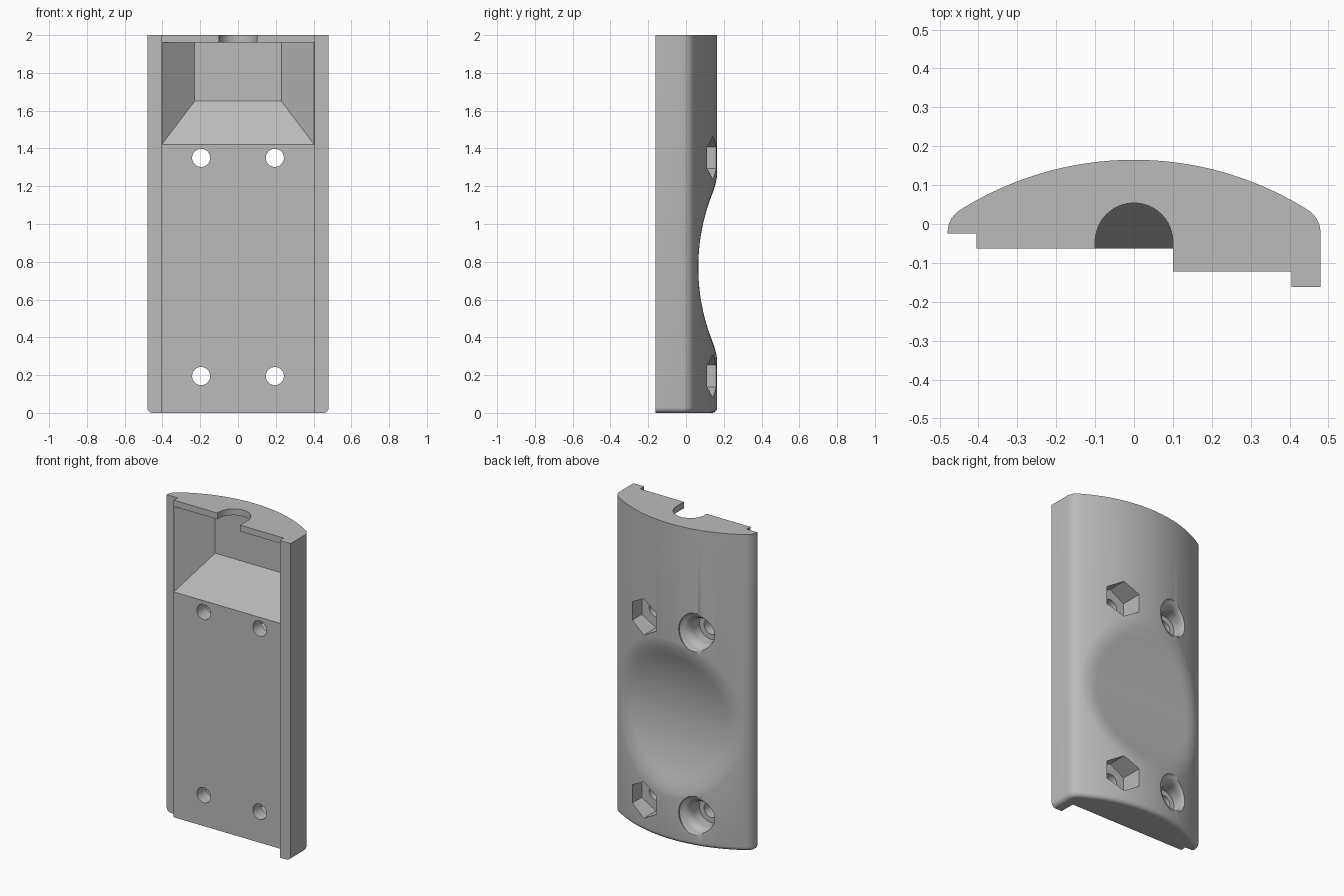
import bpy, bmesh, math
from mathutils import Vector

cube = bpy.data.objects.get("Cube")
if cube:
    bpy.data.objects.remove(cube)

grey = bpy.data.materials.new("plain_grey")
grey.use_nodes = True
COLOUR = (0.5, 0.5, 0.5, 1)
grey.diffuse_color = COLOUR
grey.node_tree.nodes["Principled BSDF"].inputs["Base Color"].default_value = COLOUR

BACK, ARC_R = 0.165, 0.84      # rear crown and its radius
HOLE_X, HOLE_Z = 0.195, (0.195, 1.35)


def finish(name, bm):
    bmesh.ops.recalc_face_normals(bm, faces=bm.faces)
    mesh = bpy.data.meshes.new(name)
    bm.to_mesh(mesh)
    bm.free()
    mesh.materials.append(grey)
    obj = bpy.data.objects.new(name, mesh)
    bpy.context.collection.objects.link(obj)
    return obj


def prism(points, vector):
    """Extrude a closed outline of 3D points along a vector."""
    bm = bmesh.new()
    face = bm.faces.new([bm.verts.new(p) for p in points])
    ext = bmesh.ops.extrude_face_region(bm, geom=[face])
    moved = [g for g in ext["geom"] if isinstance(g, bmesh.types.BMVert)]
    bmesh.ops.translate(bm, verts=moved, vec=vector)
    return bm


def ring(cx, cz, y, radius, sides):
    steps = [math.tau * i / sides for i in range(sides)]
    return [(cx + radius * math.sin(a), y, cz + radius * math.cos(a)) for a in steps]


def rear_y(x):
    return BACK - ARC_R + math.sqrt(ARC_R ** 2 - x * x)


def combine(target, tool, operation="DIFFERENCE"):
    mod = target.modifiers.new(tool.name, "BOOLEAN")
    mod.operation, mod.solver, mod.object = operation, "EXACT", tool
    bpy.context.view_layer.objects.active = target
    bpy.ops.object.modifier_apply(modifier=mod.name)
    bpy.data.objects.remove(tool)


# Body: domed back, stepped front, rounded lower outline
corner = [(0.48, -0.02), (0.477, -0.002), (0.469, 0.015), (0.459, 0.027)]
arc = [(x, rear_y(x)) for x in (0.45 - 0.9 * i / 60 for i in range(61))]
front = [(-0.48, -0.025), (-0.405, -0.025), (-0.405, -0.063),
         (0.405, -0.063), (0.405, -0.162), (0.48, -0.162)]
outline = front + corner + arc + [(-x, y) for x, y in reversed(corner[1:])]
bm = prism([(x, y, 0) for x, y in outline], Vector((0, 0, 2)))


def on_outer(v):
    return v.co.z < 0.001 and (abs(v.co.x) > 0.47 or v.co.y > 0)


rim = [e for e in bm.edges if all(on_outer(v) for v in e.verts)]
bmesh.ops.bevel(bm, geom=rim, offset=0.028, segments=6, profile=0.5, affect="EDGES")
body = finish("holder_body", bm)

# Tapered pocket below the top lip
bm = bmesh.new()
for x, y, z in ((0.404, -0.064, 1.42), (0.23, 0.1, 1.65)):
    for sx in (-x, x):
        for h in (z, 1.96):
            bm.verts.new((sx, y, h))
bmesh.ops.convex_hull(bm, input=bm.verts)
bmesh.ops.dissolve_limit(bm, angle_limit=0.01, verts=bm.verts, edges=bm.edges)
combine(body, finish("pocket_cutter", bm))

# Thicker half of the top lip
lip = [(0.05, -0.122), (0.43, -0.122), (0.43, -0.05), (0.05, -0.05)]
bm = prism([(x, y, 1.96) for x, y in lip], Vector((0, 0, 0.04)))
combine(body, finish("top_lip", bm), "UNION")

# Round-ended slot through the lip
slot = [(0.1 * math.cos(a), -0.046 + 0.1 * math.sin(a))
        for a in (math.pi * i / 32 for i in range(33))]
slot += [(-0.1, -0.3), (0.1, -0.3)]
bm = prism([(x, y, 1.9) for x, y in slot], Vector((0, 0, 0.2)))
combine(body, finish("slot_cutter", bm))

# Wide scoop across the back, blended softly into the dome
bm = bmesh.new()
N, SOFT, SCOOP_R = 64, 0.03, 1.06
grid = []
for i in range(N + 1):
    row = []
    for j in range(N + 1):
        x, z = -0.445 + 0.89 * i / N, 0.27 + j / N
        dome = rear_y(x) + 0.001
        scoop = 0.065 + SCOOP_R - math.sqrt(SCOOP_R ** 2 - (z - 0.77) ** 2)
        h = max(SOFT - abs(dome - scoop), 0) / SOFT
        row.append(bm.verts.new((x, min(dome, scoop) - h * h * SOFT / 4, z)))
    grid.append(row)
for a, b in zip(grid, grid[1:]):
    for j in range(N):
        bm.faces.new((a[j], a[j + 1], b[j + 1], b[j]))
ext = bmesh.ops.extrude_face_region(bm, geom=bm.faces[:])
for g in ext["geom"]:
    if isinstance(g, bmesh.types.BMVert):
        g.co.y = 0.4
combine(body, finish("scoop_cutter", bm))

# Bolt holes with hexagonal recesses on one side and flared round ones on the other
flare = [(0.08, 0.03), (0.08, 0.09)]
flare += [(0.13 - 0.05 * math.cos(a), 0.09 + 0.055 * math.sin(a))
          for a in (math.pi / 2 * i / 8 for i in range(1, 8))]
flare += [(0.132, 0.155), (0.14, 0.25)]
for z in HOLE_Z:
    for x in (-HOLE_X, HOLE_X):
        bm = prism(ring(x, z, -0.3, 0.048, 32), Vector((0, 0.6, 0)))
        combine(body, finish("bolt_cutter", bm))
    bm = prism(ring(HOLE_X, z, 0.02, 0.115, 6), Vector((0, 0.3, 0)))
    combine(body, finish("hex_cutter", bm))

    bm = bmesh.new()
    rings = [[bm.verts.new(p) for p in ring(-HOLE_X, z, y, r, 40)] for r, y in flare]
    bm.faces.new(rings[0])
    bm.faces.new(rings[-1])
    for a, b in zip(rings, rings[1:]):
        for i in range(40):
            k = (i + 1) % 40
            bm.faces.new((a[i], a[k], b[k], b[i]))
    combine(body, finish("round_cutter", bm))

# Smooth curves, crisp edges
bpy.ops.object.select_all(action="DESELECT")
body.select_set(True)
bpy.context.view_layer.objects.active = body
bpy.ops.object.shade_smooth_by_angle(angle=math.radians(28))
